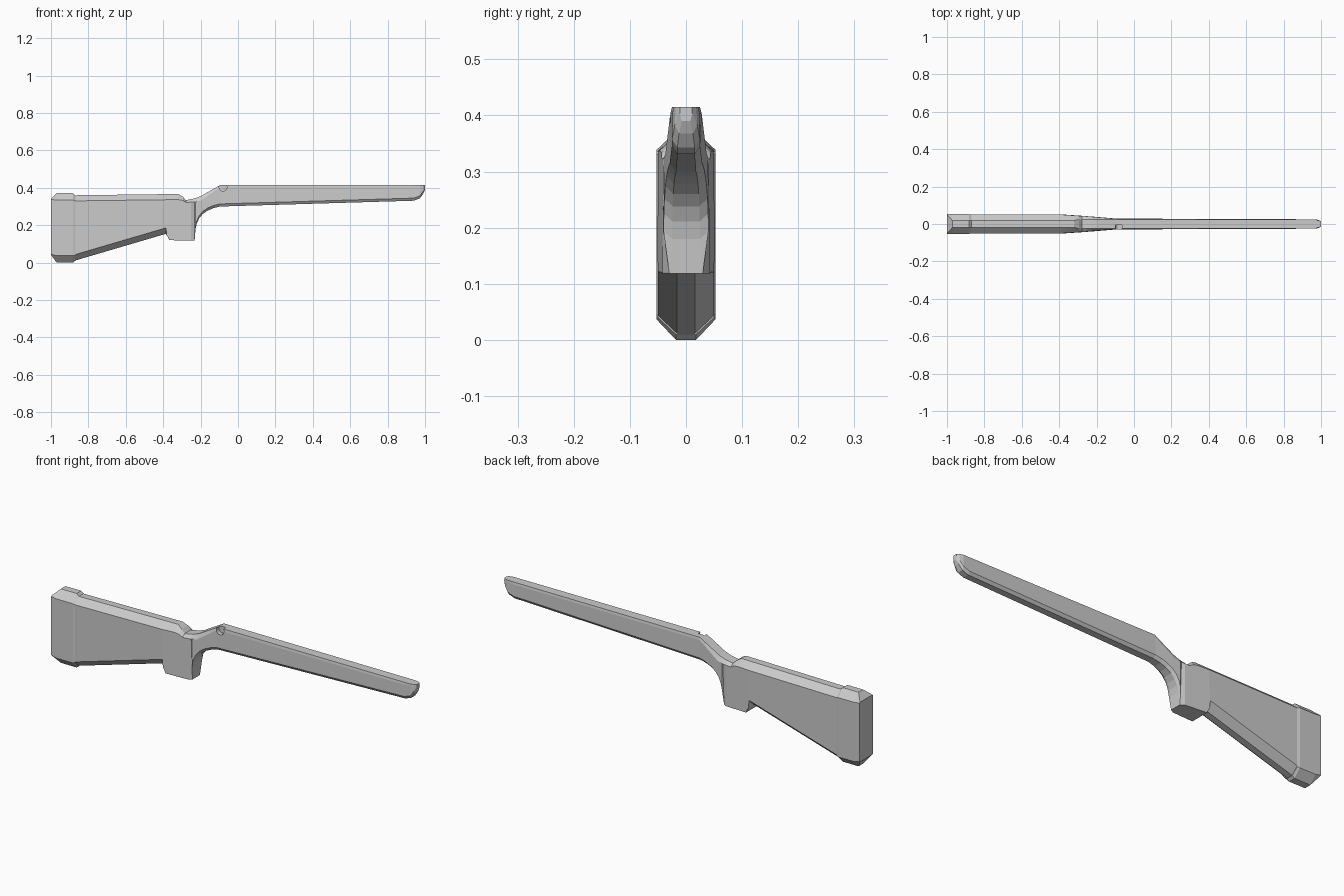
import bpy, bmesh, math

if "Cube" in bpy.data.objects:
    bpy.data.objects.remove(bpy.data.objects["Cube"])

# Side and plan profiles as (x, value)
TOP = [(-0.875, 0.36), (-0.32, 0.367), (-0.295, 0.352), (-0.278, 0.334),
       (-0.232, 0.343), (-0.2, 0.355), (-0.095, 0.415), (1, 0.415)]
BUTT_END, GRIP_FRONT = -0.385, -0.232
CURVE = [(-0.227, 0.18), (-0.215, 0.28), (-0.095, 0.3)]
WIDTH = [(-0.875, 0.05), (BUTT_END, 0.05), (-0.25, 0.041), (-0.095, 0.028),
         (0.972, 0.024), (0.99, 0.019), (1, 0.011)]
DROP = [(-0.32, 0.03), (-0.278, 0.012), (-0.2, 0.024), (-0.095, 0.012)]


def bezier(p, steps):
    """Quadratic curve through the grip front."""
    out = []
    for i in range(steps + 1):
        t = i / steps
        out.append(tuple((1 - t) ** 2 * a + 2 * t * (1 - t) * b + t * t * c
                         for a, b, c in zip(*p)))
    return out


BOTTOM = ([(-0.875, 0.01), (BUTT_END, 0.154), (-0.367, 0.12), (GRIP_FRONT, 0.118)]
          + bezier(CURVE, 6) + [(0.94, 0.331), (0.972, 0.343), (0.99, 0.368), (1, 0.39)])


def sample(profile, x):
    """Linear interpolation, held constant past the ends."""
    if x <= profile[0][0]:
        return profile[0][1]
    for (x0, v0), (x1, v1) in zip(profile, profile[1:]):
        if x <= x1:
            return v0 + (v1 - v0) * (x - x0) / (x1 - x0)
    return profile[-1][1]


def loft(name, sections):
    """Skin mirrored eight-sided sections: (x, right half from top to bottom)."""
    bm = bmesh.new()
    rings = []
    for x, half in sections:
        pts = half + [(-y, z) for y, z in reversed(half)]
        rings.append([bm.verts.new((x, y, z)) for y, z in pts])
    for a, b in zip(rings, rings[1:]):
        for i in range(8):
            j = (i + 1) % 8
            bm.faces.new((a[i], a[j], b[j], b[i]))
    bm.faces.new(rings[0])
    bm.faces.new(rings[-1])
    bmesh.ops.recalc_face_normals(bm, faces=bm.faces)
    me = bpy.data.meshes.new(name)
    bm.to_mesh(me)
    bm.free()
    ob = bpy.data.objects.new(name, me)
    bpy.context.collection.objects.link(ob)
    return ob


def body_section(x):
    """Bevelled section; the rule differs for butt, grip and fore-end."""
    zt, zb = sample(TOP, x), sample(BOTTOM, x)
    w, drop = sample(WIDTH, x), sample(DROP, x)
    low = 0.03 if x == GRIP_FRONT else w + 0.001
    if x <= BUTT_END:
        low, flat, rise = w, 0.016, 0.032
    elif x <= GRIP_FRONT:
        flat, rise = low - 0.001, 0.002
    else:
        flat, rise = low * 0.62, 0.014
    top_flat = 0.018 if x <= -0.32 else min(0.025, w * 0.95)
    return x, [(top_flat, zt), (w, zt - drop), (low, zb + rise), (flat, zb)]


# Butt, grip, wrist and fore-end as one lofted body
stations = sorted({x for p in (TOP, BOTTOM, WIDTH) for x, _ in p} | {BUTT_END + 0.004})
body = loft("stock_body", [body_section(x) for x in stations])


def pad_section(x, zt, zb, w, flat, drop):
    return x, [(flat, zt), (w, zt - drop), (w, zb + drop), (flat, zb)]


# Butt pad, slightly proud of the butt and bevelled at the rear
loft("butt_pad", [
    pad_section(-1.0, 0.341, 0.042, 0.053, 0.05, 0.003),
    pad_section(-0.97, 0.371, 0, 0.053, 0.018, 0.037),
    pad_section(-0.882, 0.371, 0, 0.053, 0.018, 0.037),
    pad_section(-0.87, 0.36, 0.01, 0.05, 0.018, 0.03),
])

# Round handle notch on the front side
bpy.ops.mesh.primitive_cylinder_add(vertices=16, radius=0.021, depth=0.04,
                                    location=(-0.08, -0.026, 0.403),
                                    rotation=(math.pi / 2, 0, 0))
cutter = bpy.context.object
cutter.name = "handle_notch_cutter"
cutter.hide_render = True
cutter.display_type = 'WIRE'
cut = body.modifiers.new("handle_notch", 'BOOLEAN')
cut.operation = 'DIFFERENCE'
cut.object = cutter
